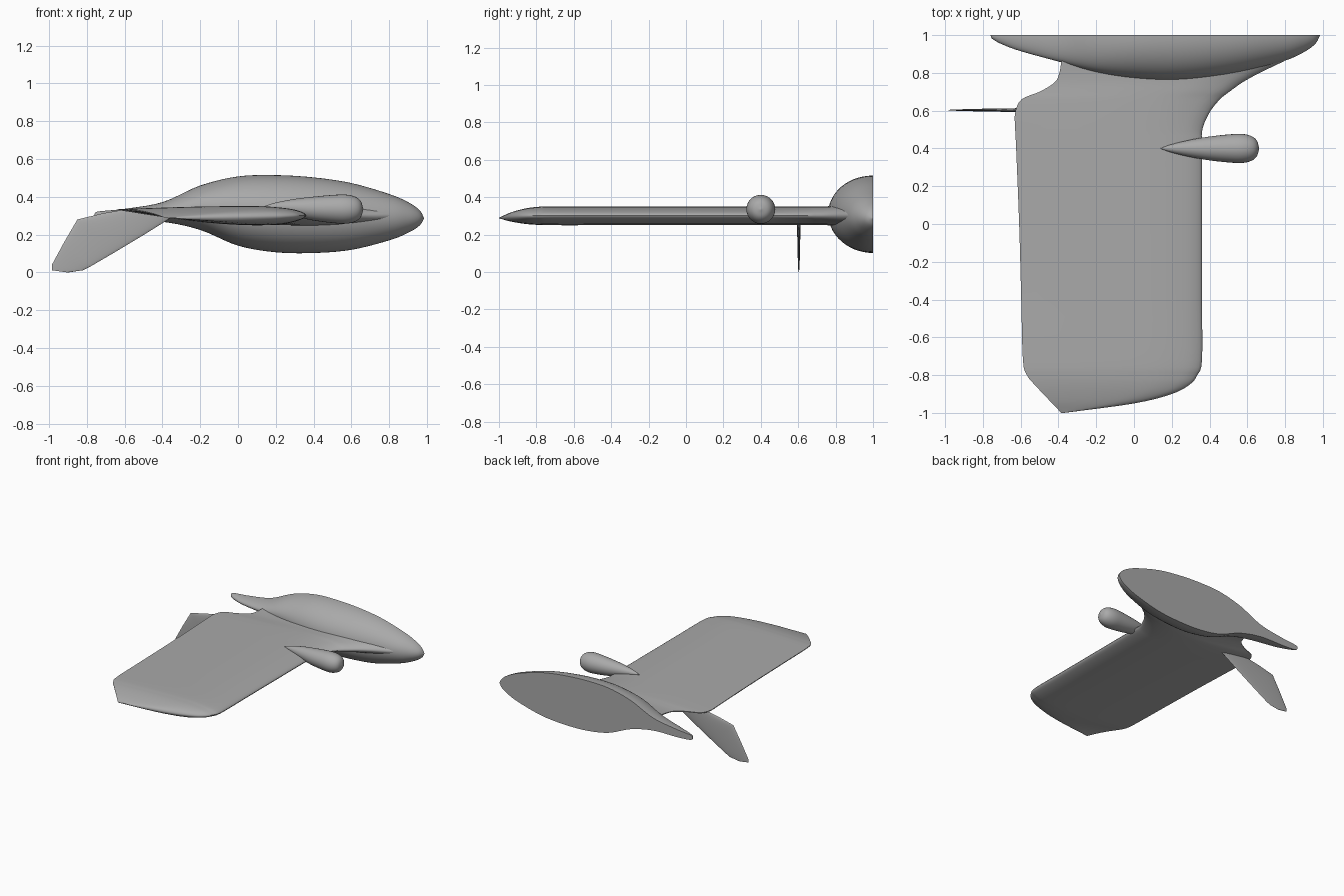
import bpy, bmesh, math
from mathutils import Vector

if "Cube" in bpy.data.objects:
    bpy.data.objects.remove(bpy.data.objects["Cube"])

grey = bpy.data.materials.new("plain grey")
grey.use_nodes = True
colour = (0.4, 0.4, 0.4, 1)
grey.diffuse_color = colour
grey.node_tree.nodes["Principled BSDF"].inputs["Base Color"].default_value = colour


def spline(keys, steps):
    """Smooth curve through key tuples of any length."""
    k = [Vector(p) for p in keys]
    k = [k[0] * 2 - k[1]] + k + [k[-1] * 2 - k[-2]]
    out = []
    for a, b, c, d in zip(k, k[1:], k[2:], k[3:]):
        for i in range(steps):
            t = i / steps
            out.append(0.5 * (2 * b + (c - a) * t + (2 * a - 5 * b + 4 * c - d) * t ** 2
                              + (3 * b - a - 3 * c + d) * t ** 3))
    return out + [k[-2]]


def loft(name, rings, angle=40):
    """Skin closed rings of equal length and cap both ends."""
    bm = bmesh.new()
    loops = [[bm.verts.new(p) for p in ring] for ring in rings]
    n = len(loops[0])
    for r, s in zip(loops, loops[1:]):
        for i in range(n):
            j = (i + 1) % n
            bm.faces.new((r[i], r[j], s[j], s[i]))
    bm.faces.new(loops[0])
    bm.faces.new(loops[-1])
    bmesh.ops.remove_doubles(bm, verts=bm.verts, dist=0.0002)
    bmesh.ops.recalc_face_normals(bm, faces=bm.faces)
    mesh = bpy.data.meshes.new(name)
    bm.to_mesh(mesh)
    bm.free()
    mesh.materials.append(grey)
    ob = bpy.data.objects.new(name, mesh)
    bpy.context.collection.objects.link(ob)
    bpy.ops.object.select_all(action="DESELECT")
    ob.select_set(True)
    bpy.context.view_layer.objects.active = ob
    bpy.ops.object.shade_smooth_by_angle(angle=math.radians(angle))


# Half fuselage, flat on the symmetry plane: x, top, bottom, depth
body_keys = [(-.76, .305, .305, .001), (-.75, .32, .285, .02), (-.7, .327, .277, .048),
             (-.6, .337, .272, .085), (-.4, .372, .268, .14), (-.2, .46, .225, .195),
             (0, .508, .142, .228), (.2, .515, .107, .24), (.4, .503, .103, .225),
             (.6, .473, .12, .19), (.8, .415, .17, .135), (.9, .372, .21, .09),
             (.96, .33, .248, .046), (.985, .287, .287, .001)]
arc = [math.pi * i / 28 for i in range(29)]
rings = []
for x, top, low, depth in spline(body_keys, 5):
    mid, half = (top + low) / 2, (top - low) / 2
    rings.append([(x, 1 - depth * math.sin(a), mid + half * math.cos(a)) for a in arc])
loft("fuselage_half", rings)

# Wing aerofoil: chord fraction from trailing edge, height
aerofoil = spline([(0, .336), (.25, .344), (.5, .35), (.75, .35), (.9, .338), (.97, .322),
                   (1, .302), (.97, .28), (.87, .257), (.7, .25), (.45, .265), (.2, .298),
                   (0, .33)], 3)
# Wing stations: y, leading edge x, trailing edge x, thickness
wing_keys = [(-1, -.37, -.385, .02), (-.95, 0, -.433, .4), (-.9, .2, -.48, .66),
             (-.85, .295, -.527, .84), (-.8, .335, -.567, .94), (-.72, .36, -.588, 1),
             (-.4, .36, -.597, 1), (0, .36, -.608, 1), (.4, .36, -.624, 1),
             (.5, .362, -.629, 1), (.59, .4, -.629, 1), (.66, .455, -.595, 1),
             (.7, .505, -.5, 1), (.75, .575, -.42, 1), (.8, .665, -.395, 1.05),
             (.86, .79, -.385, 1.15), (.9, .86, -.38, 1.1)]
rings = []
for y, lead, trail, thick in spline(wing_keys, 4):
    drop = .012 * (1 - min(thick, 1))
    rings.append([(trail + u * (lead - trail), y, .3 - drop + (z - .3) * thick)
                  for u, z in aerofoil])
loft("wing", rings)

# Teardrop pod on the leading edge: x, axis height, radius
pod_keys = [(.14, .35, .001), (.2, .348, .022), (.3, .343, .046), (.4, .338, .063),
            (.5, .336, .074), (.57, .335, .077), (.62, .335, .066), (.65, .335, .042),
            (.663, .335, .001)]
turn = [math.tau * i / 28 for i in range(28)]
loft("leading_edge_pod",
     [[(x, .4 + r * math.cos(a), z + r * math.sin(a)) for a in turn]
      for x, z, r in spline(pod_keys, 5)])

# Thin drooping fin: trailing x, z, leading x, z, half thickness
fin_keys = [(-.6, .333, -.34, .298, .011), (-.72, .312, -.5, .198, .01),
            (-.85, .28, -.655, .105, .008), (-.92, .16, -.775, .035, .006),
            (-.985, .04, -.82, .012, .004), (-.985, .012, -.9, 0, .002)]
rings = []
for tx, tz, lx, lz, half in fin_keys:
    ring = []
    for a in turn:
        u = .5 + .5 * math.cos(a)
        ring.append((tx + u * (lx - tx), .603 + half * math.sin(a), tz + u * (lz - tz)))
    rings.append(ring)
loft("drooping_fin", rings)
